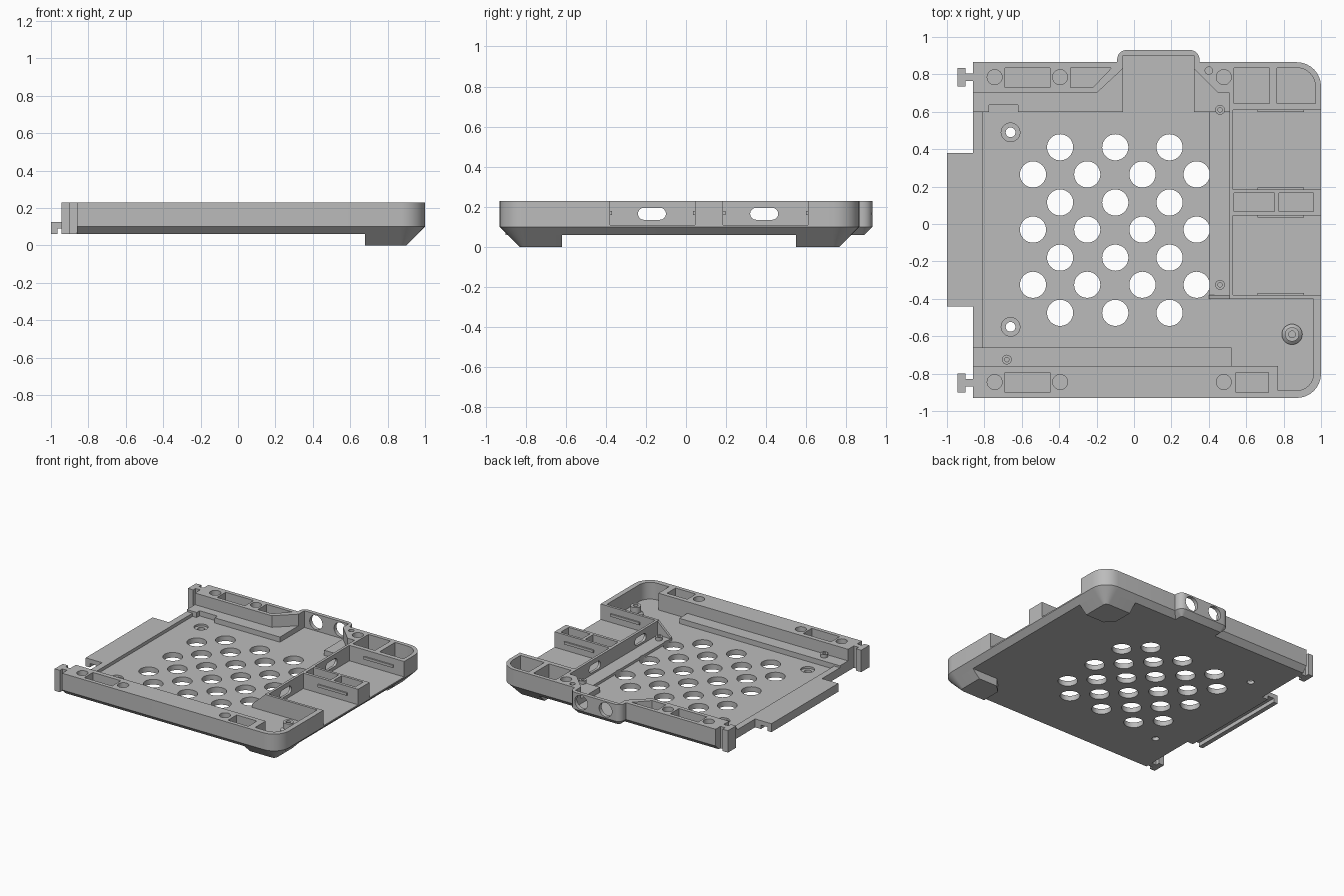
import bpy, bmesh
from math import sin, cos, radians
from mathutils import Matrix

if "Cube" in bpy.data.objects:
    bpy.data.objects.remove(bpy.data.objects["Cube"])

grey = bpy.data.materials.new("plain grey")
grey.use_nodes = True
grey.diffuse_color = (0.5, 0.5, 0.5, 1)
grey.node_tree.nodes["Principled BSDF"].inputs["Base Color"].default_value = (0.5, 0.5, 0.5, 1)

BOTTOM, FLOOR, LEDGE, TOP, ABOVE = 0.06, 0.10, 0.14, 0.23, 0.3
ALONG_Y = Matrix.Rotation(radians(90), 4, 'X')
ALONG_X = Matrix(((0, 0, 1, 0), (1, 0, 0, 0), (0, 1, 0, 0), (0, 0, 0, 1)))


def arc(cx, cy, r, a0, a1, n=8):
    angles = [radians(a0 + (a1 - a0) * i / n) for i in range(n + 1)]
    return [(cx + r * cos(a), cy + r * sin(a)) for a in angles]


def circle(cx, cy, r, n=32):
    return arc(cx, cy, r, 0, 360, n)[:-1]


def rect(x0, x1, y0, y1):
    return [(x0, y0), (x1, y0), (x1, y1), (x0, y1)]


def loft(bm, rings, m=Matrix()):
    """Closed solid through (outline, height) rings."""
    loops = [[bm.verts.new(m @ Matrix.Translation((x, y, z)).translation) for x, y in pts]
             for pts, z in rings]
    faces = [bm.faces.new(loops[0][::-1]), bm.faces.new(loops[-1])]
    for a, b in zip(loops, loops[1:]):
        for i in range(len(a)):
            j = (i + 1) % len(a)
            faces.append(bm.faces.new((a[i], a[j], b[j], b[i])))
    bmesh.ops.recalc_face_normals(bm, faces=faces)


def build(name, solids):
    """Each solid is (rings) or (rings, matrix)."""
    bm = bmesh.new()
    for s in solids:
        loft(bm, *s)
    mesh = bpy.data.meshes.new(name)
    bm.to_mesh(mesh)
    bm.free()
    mesh.materials.append(grey)
    ob = bpy.data.objects.new(name, mesh)
    bpy.context.collection.objects.link(ob)
    return ob


def prism(pts, z0, z1, *m):
    return ([(pts, z0), (pts, z1)], *m)


def activate(ob):
    bpy.ops.object.select_all(action='DESELECT')
    ob.select_set(True)
    bpy.context.view_layer.objects.active = ob


def cut(ob, solids):
    cutter = build("cutter", solids)
    cutter.hide_render = True
    mod = ob.modifiers.new("cut", 'BOOLEAN')
    mod.operation, mod.solver, mod.object = 'DIFFERENCE', 'EXACT', cutter
    activate(ob)
    bpy.ops.object.modifier_apply(modifier=mod.name)
    bpy.data.objects.remove(cutter)


# Tray outline, inset by d to make the bevelled underside
def outline(d):
    return ([(-0.86, -0.93 + d)]
            + arc(0.87, -0.80, 0.13 - d, -90, 0) + arc(0.87, 0.735, 0.13 - d, 0, 90)
            + [(0.35 - d, 0.865 - d)]
            + arc(0.30, 0.88, 0.05 - d, 0, 90) + arc(-0.04, 0.88, 0.05 - d, 90, 180)
            + [(-0.09 + d, 0.865 - d), (-0.86, 0.865 - d)])


tray = build("tray", [([(outline(0.04), BOTTOM), (outline(0), FLOOR), (outline(0), TOP)],)])

# Upper recess leaving the ledges beside the two beams
cut(tray, [prism([(-1, -0.76), (0.52, -0.76), (0.52, -0.40), (0.51, -0.40), (0.51, 0.70),
                  (0.45, 0.70), (0.32, 0.83), (-0.06, 0.83), (-0.20, 0.70), (-1, 0.70)],
                 LEDGE, ABOVE)])

# Main floor with the corner bay and the port bay
cut(tray, [prism([(-0.81, -0.66), (0.52, -0.66), (0.52, -0.76), (0.77, -0.76), (0.77, -0.89)]
                 + arc(0.87, -0.80, 0.09, -90, 0)
                 + [(0.96, -0.40), (0.40, -0.40), (0.40, 0.60), (0.32, 0.60), (0.32, 0.90),
                    (-0.06, 0.90), (-0.06, 0.60), (-0.81, 0.60)], FLOOR, ABOVE)])

# Low shelf, open left edge, side bays and a small notch
cut(tray, [prism(rect(0.39, 0.51, -0.40, 0.60), 0.12, ABOVE),
           prism(rect(-1, -0.80, -0.66, 0.60), 0.125, ABOVE),
           prism(rect(0.53, 1.1, -0.38, 0.045), 0.11, ABOVE),
           prism(rect(0.53, 1.1, 0.185, 0.61), 0.11, ABOVE),
           prism(rect(-0.775, -0.62, 0.59, 0.635), FLOOR, ABOVE)])

# Pockets and magnet sockets in the beams, corner block and divider
pockets = [rect(-0.69, -0.45, -0.90, -0.795), rect(0.545, 0.72, -0.90, -0.795),
           rect(-0.69, -0.45, 0.73, 0.835), rect(0.535, 0.725, 0.645, 0.835),
           rect(0.535, 0.75, 0.068, 0.165), rect(0.775, 0.96, 0.068, 0.165),
           [(-0.34, 0.73), (-0.22, 0.73), (-0.12, 0.835), (-0.34, 0.835)],
           [(0.765, 0.645), (0.97, 0.645)] + arc(0.87, 0.735, 0.10, 0, 90) + [(0.765, 0.835)]]
sockets = [circle(x, y, 0.04) for x in (-0.745, -0.395, 0.48) for y in (-0.845, 0.785)]
cut(tray, [prism(p, 0.12, ABOVE) for p in pockets]
    + [prism(s, 0.17, ABOVE) for s in sockets]
    + [prism(circle(0.40, 0.82, 0.02, 16), 0.17, ABOVE)])

# Staggered ventilation holes and screw holes
vents = [(x, y) for y in (0.41, 0.115, -0.18, -0.475) for x in (-0.395, -0.10, 0.19)]
vents += [(x, y) for y in (0.265, -0.03, -0.325) for x in (-0.54, -0.25, 0.045, 0.335)]
screws = [(-0.66, 0.49), (-0.66, -0.55)]
cut(tray, [prism(circle(x, y, 0.07), 0, ABOVE) for x, y in vents]
    + [prism(circle(x, y, 0.05), 0.085, ABOVE) for x, y in screws])
cut(tray, [prism(circle(x, y, 0.026, 24), 0, ABOVE) for x, y in screws])

# Slots through the inner wall, round ports through the rear wall
slots = [arc(y + 0.04, 0.165, 0.03, -90, 90) + arc(y - 0.04, 0.165, 0.03, 90, 270)
         for y in (-0.17, 0.39)]
cut(tray, [prism(s, 0.48, 0.56, ALONG_X) for s in slots]
    + [prism(circle(x, 0.165, 0.055), -1, -0.85, ALONG_Y) for x in (0.04, 0.25)])


# Corner feet continuing the bevel
def foot_ring(d, s, edge, inner):
    c = edge - 0.13
    pts = ([(0.68, edge - d)] + arc(0.87, c, 0.13 - d, 90, 0)
           + [(1 - d, inner), (0.74, inner), (0.68, inner + 0.06)])
    return [(x, s * y) for x, y in pts]


for name, s, edge, inner in (("front_foot", -1, 0.93, 0.62), ("back_foot", 1, 0.865, 0.55)):
    build(name, [([(foot_ring(0.10, s, edge, inner), 0),
                   (foot_ring(0.04, s, edge, inner), BOTTOM)],)])

# T-shaped hooks on the open side
for name, y in (("front_hook", -0.85), ("back_hook", 0.785)):
    tee = [(-0.85, y - 0.02), (-0.85, y + 0.02), (-0.90, y + 0.02), (-0.90, y + 0.05),
           (-0.945, y + 0.05), (-0.945, y - 0.05), (-0.90, y - 0.05), (-0.90, y - 0.02)]
    build(name, [prism(tee, BOTTOM, TOP)])

# Side tongue with a groove underneath
tongue = build("side_tongue", [prism(rect(-1, -0.855, -0.44, 0.38), BOTTOM, 0.125)])
cut(tongue, [prism(rect(-0.965, -0.91, -0.5, 0.5), 0, 0.09)])

# Triangular gusset at the end of the shelf
build("gusset", [prism([(0.40, FLOOR), (0.515, FLOOR), (0.515, TOP), (0.40, 0.125)],
                       0.38, 0.40, ALONG_Y)])

# Thin grip ribs on the bay walls
build("bay_ribs", [prism(rect(0.66, 0.91, y - 0.009, y + 0.009), 0.16, 0.18)
                   for y in (-0.378, 0.043, 0.187, 0.608)])

# Screw bosses
for i, (x, y, z) in enumerate([(0.46, 0.61, 0.14), (0.46, -0.325, 0.12), (-0.68, -0.725, 0.14)]):
    boss = build(f"small_boss_{i + 1}", [prism(circle(x, y, 0.026, 24), z - 0.01, z + 0.025)])
    cut(boss, [prism(circle(x, y, 0.012, 16), z, ABOVE)])
post = build("corner_post", [([(circle(0.845, -0.59, r), z) for r, z in
                               ((0.055, 0.09), (0.055, 0.12), (0.038, 0.135), (0.038, 0.18))],)])
cut(post, [prism(circle(0.845, -0.59, 0.018, 20), 0.12, ABOVE)])

# Smooth the curved walls and keep the edges crisp
for ob in list(bpy.context.collection.objects):
    if ob.type == 'MESH' and grey.name in ob.data.materials:
        activate(ob)
        bpy.ops.object.shade_smooth_by_angle(angle=radians(25))
